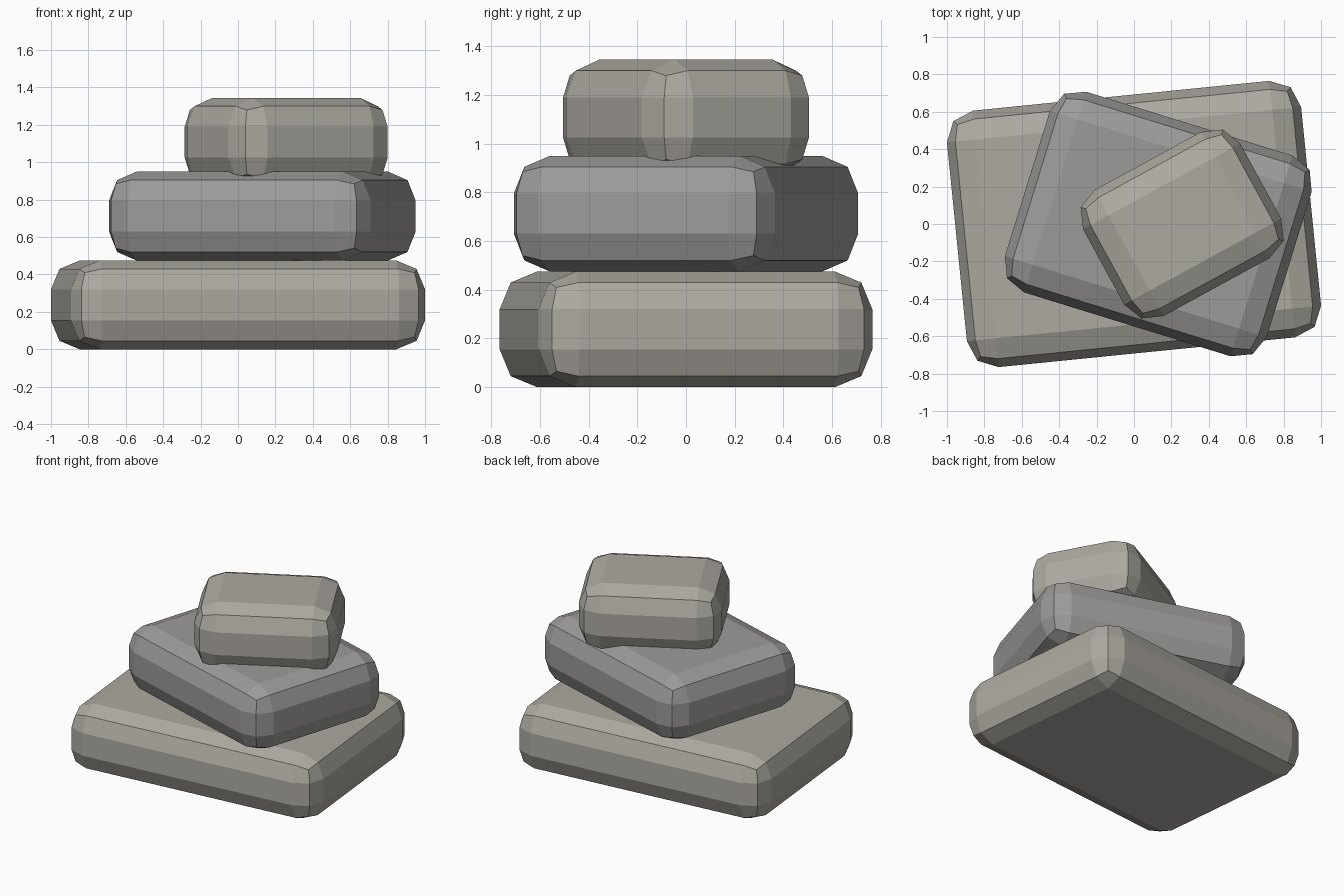
import bpy, bmesh
from mathutils import Matrix

if "Cube" in bpy.data.objects:
    bpy.data.objects.remove(bpy.data.objects["Cube"])

BEVEL = 0.155
HEIGHT = 0.475


def stone_material(name, rgb):
    mat = bpy.data.materials.new(name)
    mat.diffuse_color = (*rgb, 1)
    mat.use_nodes = True
    mat.node_tree.nodes["Principled BSDF"].inputs["Base Color"].default_value = mat.diffuse_color
    return mat


def slab(name, center_x, bottom, width, depth, turn, mat):
    """Box with two-step rounded edges, turned about the vertical."""
    bm = bmesh.new()
    bmesh.ops.create_cube(bm, size=1)
    bmesh.ops.scale(bm, vec=(width, depth, HEIGHT), verts=bm.verts)
    bmesh.ops.bevel(bm, geom=bm.edges[:], offset=BEVEL, offset_type='OFFSET',
                    segments=2, profile=0.5, affect='EDGES', clamp_overlap=True)
    bmesh.ops.transform(bm, matrix=Matrix.Rotation(turn, 4, 'Z'), verts=bm.verts)
    bmesh.ops.recalc_face_normals(bm, faces=bm.faces)
    mesh = bpy.data.meshes.new(name)
    bm.to_mesh(mesh)
    bm.free()
    mesh.materials.append(mat)
    obj = bpy.data.objects.new(name, mesh)
    obj.location = (center_x, 0, bottom + HEIGHT / 2)
    bpy.context.collection.objects.link(obj)


warm = stone_material("warm_stone", (0.42, 0.40, 0.36))
cool = stone_material("cool_stone", (0.34, 0.33, 0.32))

# Three stacked stones; the top one is sunk slightly into the middle one
slab("bottom_stone", 0.0, 0.0, 1.903, 1.378, 0.1, warm)
slab("middle_stone", 0.13, 0.475, 1.465, 1.123, -0.3, cool)
slab("top_stone", 0.2575, 0.87, 0.957, 0.768, 0.5, warm)
